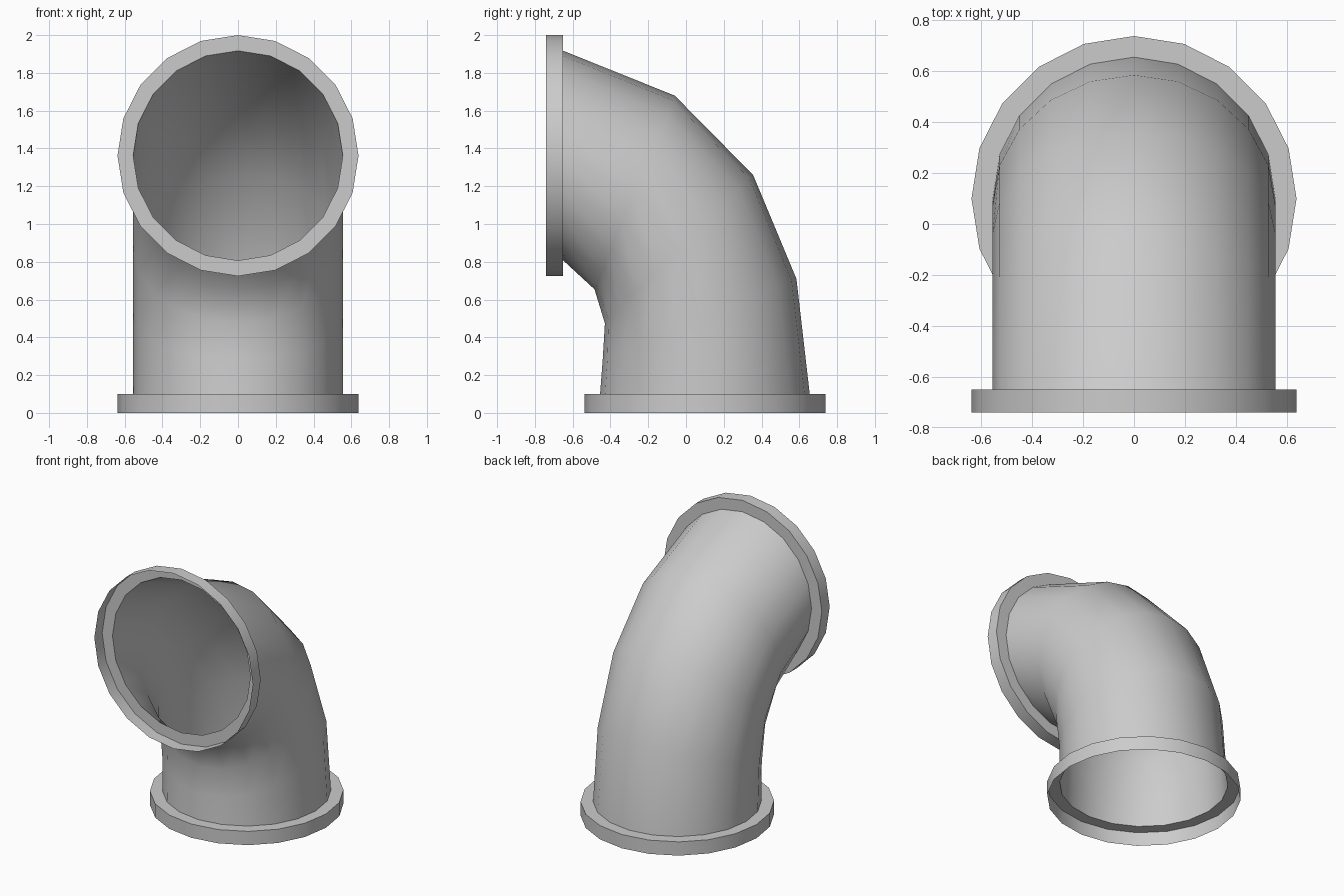
import bpy, bmesh, math
from math import sin, cos, radians

if "Cube" in bpy.data.objects:
    bpy.data.objects.remove(bpy.data.objects["Cube"])

SIDES = 20
R_PIPE, R_FLANGE = 0.555, 0.638


def loft(name, rings):
    """Open tube through rings of (y, z, tilt in degrees, radius)."""
    bm = bmesh.new()
    loops = []
    for y, z, tilt, r in rings:
        t = radians(tilt)
        loop = []
        for i in range(SIDES):
            a = 2 * math.pi * i / SIDES
            u, v = r * cos(a), r * sin(a)
            loop.append(bm.verts.new((u, y + v * cos(t), z + v * sin(t))))
        loops.append(loop)
    for a, b in zip(loops, loops[1:]):
        for i in range(SIDES):
            j = (i + 1) % SIDES
            bm.faces.new((a[i], a[j], b[j], b[i]))
    mesh = bpy.data.meshes.new(name)
    bm.to_mesh(mesh)
    bm.free()
    obj = bpy.data.objects.new(name, mesh)
    bpy.context.collection.objects.link(obj)
    bpy.ops.object.select_all(action='DESELECT')
    obj.select_set(True)
    bpy.context.view_layer.objects.active = obj
    bpy.ops.object.shade_smooth_by_angle(angle=radians(35))
    return obj


# Bent pipe, turning from vertical to the front
loft("elbow_pipe", [
    (0.10, 0.10, 0, R_PIPE),
    (0.072, 0.497, 22.5, R_PIPE),
    (-0.037, 0.867, 45, R_PIPE),
    (-0.272, 1.167, 67.5, R_PIPE),
    (-0.65, 1.362, 90, R_PIPE),
])

# Bottom flange: hollow collar with a ledge meeting the pipe
loft("bottom_flange", [
    (0.10, 0.0, 0, R_FLANGE),
    (0.10, 0.10, 0, R_FLANGE),
    (0.10, 0.10, 0, R_PIPE),
])

# Front flange around the upper opening
loft("front_flange", [
    (-0.65, 1.362, 90, R_PIPE),
    (-0.65, 1.362, 90, R_FLANGE),
    (-0.74, 1.362, 90, R_FLANGE),
])
